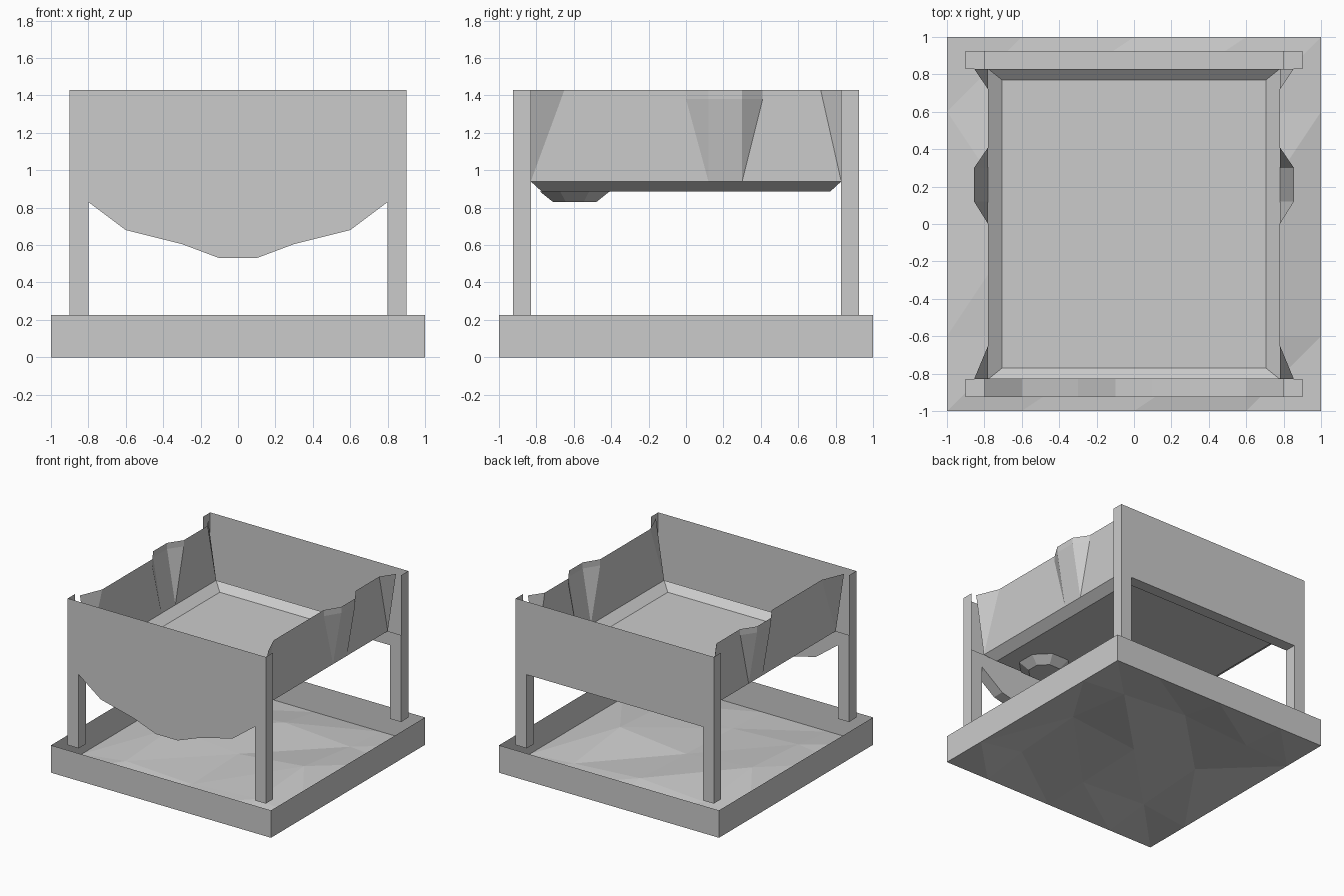
import bpy
import bmesh
import math

cube = bpy.data.objects.get("Cube")
if cube:
    bpy.data.objects.remove(cube, do_unlink=True)

gray = bpy.data.materials.new("plain_gray")
gray.use_nodes = True
shade = (0.6, 0.6, 0.6, 1)
gray.diffuse_color = shade
gray.node_tree.nodes["Principled BSDF"].inputs["Base Color"].default_value = shade


def build(name, polygons):
    """Make one flat-shaded object from lists of corner points."""
    bm = bmesh.new()
    for points in polygons:
        bm.faces.new([bm.verts.new(p) for p in points])
    bmesh.ops.remove_doubles(bm, verts=bm.verts, dist=0.0005)
    bmesh.ops.dissolve_degenerate(bm, edges=bm.edges, dist=0.0005)
    bmesh.ops.recalc_face_normals(bm, faces=bm.faces)
    mesh = bpy.data.meshes.new(name)
    bm.to_mesh(mesh)
    bm.free()
    mesh.materials.append(gray)
    obj = bpy.data.objects.new(name, mesh)
    bpy.context.collection.objects.link(obj)
    return obj


def bridge(a, b, closed=False):
    """Quads joining two matching rows of points."""
    count = len(a) if closed else len(a) - 1
    return [(a[i], a[(i + 1) % len(a)], b[(i + 1) % len(a)], b[i]) for i in range(count)]


def rectangle(x, y, z):
    return [(-x, -y, z), (x, -y, z), (x, y, z), (-x, y, z)]


# Base tray: thin upright walls, open on top
RIM = 0.225
build("base_walls", bridge(rectangle(1, 1, 0), rectangle(1, 1, RIM), closed=True))

# Faceted ground inside the base
stops = (-1, -0.6, 0, 0.6, 1)
heights = ((0.05, 0.02, 0.06), (0.09, 0.04, 0.1), (0.03, 0.07, 0.03))


def ground(i, j):
    inside = 0 < i < 4 and 0 < j < 4
    return (stops[i], stops[j], heights[j - 1][i - 1] if inside else 0)


triangles = []
for i in range(4):
    for j in range(4):
        a, b, c, d = ground(i, j), ground(i + 1, j), ground(i + 1, j + 1), ground(i, j + 1)
        if (i, j) in ((0, 2), (3, 1)):
            triangles += [(a, b, d), (b, c, d)]
        else:
            triangles += [(a, b, c), (a, c, d)]
build("base_ground", triangles)

# End panels with their legs: outer sheet, open channel, low inner sheet
TOP, SILL, FLOOR = 1.43, 0.94, 0.885
OUTER, INNER = 0.925, 0.83


def end_panel(name, side, lower_edge):
    def outline(y, top):
        path = [(-0.9, top), (-0.9, RIM), (-0.8, RIM)] + lower_edge
        path += [(0.8, RIM), (0.9, RIM), (0.9, top)]
        return [(x, side * y, z) for x, z in path]
    outer, inner = outline(OUTER, TOP), outline(INNER, TOP)
    build(name, [outer] + bridge(outer, inner))
    build(name + "_lining", [outline(INNER, SILL)])


half = [(0.1, 0.53), (0.3, 0.605), (0.6, 0.68), (0.8, 0.83)]
end_panel("front_panel", -1, [(-x, z) for x, z in reversed(half)] + half)
end_panel("back_panel", 1, [(-0.8, 0.83), (0.8, 0.83)])

# Side walls with a bulging pouch and flared corners
WALL = 0.78
top_y = (-0.83, -0.65, 0, 0.12, 0.3, 0.41, 0.72, 0.83)
low_y = (-0.83, -0.83, 0.12, 0.12, 0.3, 0.3, 0.83, 0.83)
flare = (0.075, 0, 0, 0.075, 0.075, 0, 0, 0.075)
for side, name in ((1, "left_wall"), (-1, "right_wall")):
    low, middle, top = [], [], []
    for k, (t, b, f) in enumerate(zip(top_y, low_y, flare)):
        blend = 1 if 2 <= k <= 5 else 0.9
        low.append((side * WALL, b, SILL))
        middle.append((side * (WALL + f * blend), b + (t - b) * blend, 1.38))
        top.append((side * (WALL + f), t, TOP))
    build(name, bridge(low, middle) + bridge(middle, top))

# Shallow tray floor with sloping edges
tray = rectangle(0.705, 0.77, FLOOR)
build("tray_floor", bridge(rectangle(WALL, INNER, SILL), tray, closed=True) + [tray])


# Small tapered boss under the floor
def ring(radius, z):
    angles = [math.pi * (k + 0.5) / 4 for k in range(8)]
    return [(0.38 + radius * math.cos(a), -0.595 + radius * math.sin(a), z) for a in angles]


boss = ring(0.125, 0.83)
build("floor_boss", bridge(ring(0.2, FLOOR), boss, closed=True) + [boss])
